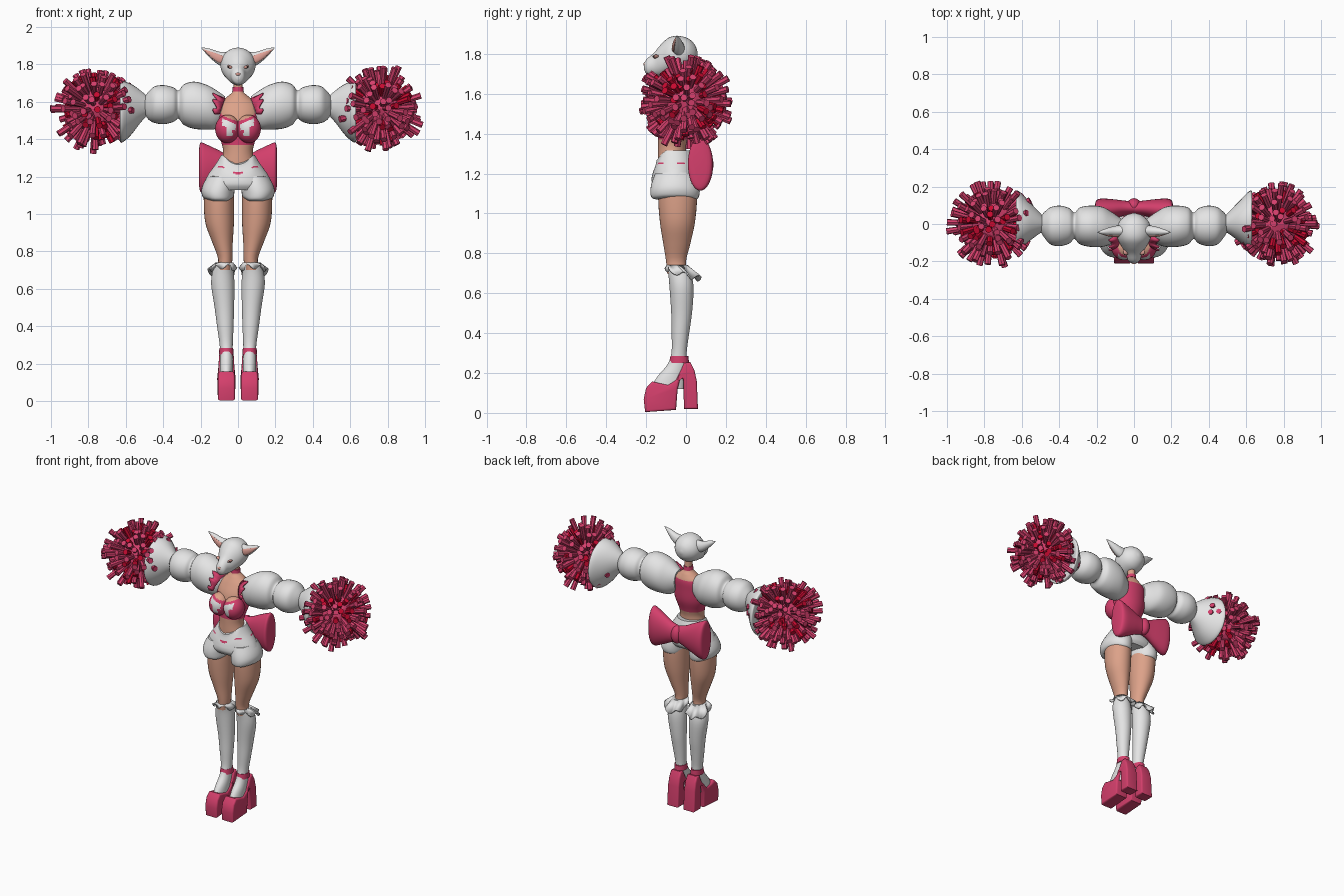
import bpy, bmesh, math, random
from mathutils import Vector, Matrix

if "Cube" in bpy.data.objects:
    bpy.data.objects.remove(bpy.data.objects["Cube"])

random.seed(4)


def mat(name, r, g, b):
    m = bpy.data.materials.new(name)
    m.diffuse_color = (r, g, b, 1)
    m.use_nodes = True
    m.node_tree.nodes["Principled BSDF"].inputs["Base Color"].default_value = m.diffuse_color
    return m


WHITE = mat("soft white", .78, .78, .78)
PINK = mat("rose pink", .66, .05, .15)
RED = mat("deep red", .58, .003, .03)
SKIN = mat("skin", .72, .36, .25)
BLUSH = mat("blush", .75, .36, .31)
DARK = mat("dark grey", .06, .05, .05)


def finish(name, bm, mats, rule=None, smooth=50):
    bmesh.ops.recalc_face_normals(bm, faces=bm.faces)
    if rule:
        for f in bm.faces:
            f.material_index = rule(f.calc_center_median(), f.normal)
    me = bpy.data.meshes.new(name)
    bm.to_mesh(me)
    bm.free()
    for m in mats:
        me.materials.append(m)
    ob = bpy.data.objects.new(name, me)
    bpy.context.collection.objects.link(ob)
    if smooth:
        bpy.ops.object.select_all(action='DESELECT')
        bpy.context.view_layer.objects.active = ob
        ob.select_set(True)
        bpy.ops.object.shade_smooth_by_angle(angle=math.radians(smooth))
    return ob


def spline(rows, steps):
    """Catmull-Rom interpolation through rows of numbers."""
    out = []
    for i in range(len(rows) - 1):
        p0, p1, p2, p3 = (rows[max(0, min(len(rows) - 1, i + k))] for k in (-1, 0, 1, 2))
        for k in range(steps):
            t = k / steps
            out.append([.5 * (2 * b + (c - a) * t + (2 * a - 5 * b + 4 * c - d) * t * t
                              + (3 * b - a - 3 * c + d) * t ** 3)
                        for a, b, c, d in zip(p0, p1, p2, p3)])
    return out + [list(rows[-1])]


def loft(name, rows, mats, axis='Z', rule=None, warp=None, n=32, steps=4):
    """Skin of ellipses; each row is (place on axis, centre a, centre b, radius a, radius b)."""
    bm = bmesh.new()
    rings = []
    for t, a, b, ra, rb in spline(rows, steps):
        ring = []
        for i in range(n):
            w = 2 * math.pi * i / n
            u, v = a + ra * math.cos(w), b + rb * math.sin(w)
            p = Vector({'Z': (u, v, t), 'Y': (u, t, v), 'X': (t, u, v)}[axis])
            ring.append(bm.verts.new(warp(p) if warp else p))
        rings.append(ring)
    for r, q in zip(rings, rings[1:]):
        for i in range(n):
            bm.faces.new((r[i], r[(i + 1) % n], q[(i + 1) % n], q[i]))
    bm.faces.new(rings[0])
    bm.faces.new(rings[-1])
    return finish(name, bm, mats, rule)


def ball(name, c, r, mats, rot=(0, 0, 0), rule=None, seg=24):
    bm = bmesh.new()
    m = Matrix.Translation(c)
    for ang, ax in zip(rot, 'XYZ'):
        m = m @ Matrix.Rotation(ang, 4, ax)
    bmesh.ops.create_uvsphere(bm, u_segments=seg, v_segments=seg * 2 // 3, radius=1,
                              matrix=m @ Matrix.Diagonal((*r, 1)))
    return finish(name, bm, mats, rule)


def frill(name, inner, outer, mats):
    """Thin strip between two edges."""
    bm = bmesh.new()
    a = [bm.verts.new(p) for p in inner]
    b = [bm.verts.new(p) for p in outer]
    for i in range(len(a) - 1):
        bm.faces.new((a[i], a[i + 1], b[i + 1], b[i]))
    ob = finish(name, bm, mats)
    ob.modifiers.new("thickness", 'SOLIDIFY').thickness = .008
    return ob


# Torso with cropped top, coloured by height and side
def top_rule(p, nrm):
    line = 1.49 + .5 * abs(p.x) if p.y < -.05 else 1.60
    return 1 if 1.375 < p.z < line else 0


loft("torso", [(1.18, 0, -.06, .13, .08), (1.27, 0, -.068, .094, .073), (1.33, 0, -.07, .08, .07),
               (1.38, 0, -.065, .088, .075), (1.45, 0, -.055, .11, .085), (1.53, 0, -.045, .112, .08),
               (1.59, 0, -.03, .1, .065), (1.63, 0, -.025, .055, .045), (1.66, 0, -.025, .026, .028),
               (1.72, 0, -.03, .025, .027)], [SKIN, PINK], rule=top_rule, n=48, steps=6)
loft("choker", [(1.655, 0, -.026, .031, .033), (1.68, 0, -.027, .029, .031)], [PINK])


# Shorts: hip part, with a dipped waistband and dashed trim
def dip(p):
    k = max(0, min(1, (p.z - 1.18) / .12))
    return p + Vector((0, 0, -.05 * k * max(0, 1 - (p.x / .08) ** 2) * (p.y < -.05)))


def dash_rule(p, nrm):
    w = math.atan2(p.y + .055, p.x)
    z = p.z + .035 * max(0, 1 - (p.x / .08) ** 2) * (p.y < -.05)
    return 1 if 1.246 < z < 1.258 and math.sin(w * 7) > .25 else 0


loft("shorts", [(1.315, 0, -.06, .09, .088), (1.27, 0, -.056, .118, .1), (1.21, 0, -.055, .16, .113),
                (1.16, 0, -.055, .182, .117), (1.13, 0, -.055, .17, .1)],
     [WHITE, PINK], rule=dash_rule, warp=dip, n=64, steps=8)

# Head, facing forward along -y
loft("head", [(.058, 0, 1.8, .008, .008), (.045, 0, 1.8, .045, .045), (.01, 0, 1.8, .08, .078),
              (-.04, 0, 1.798, .094, .092), (-.085, 0, 1.79, .086, .092), (-.125, 0, 1.768, .064, .08),
              (-.16, 0, 1.748, .043, .058), (-.195, 0, 1.736, .032, .04), (-.21, 0, 1.736, .012, .016)],
     [WHITE], axis='Y')
ball("nose", (0, -.207, 1.748), (.013, .007, .008), [BLUSH])

for s, side in ((-1, "right"), (1, "left")):
    # Face details
    ball("eye_" + side, (s * .043, -.15, 1.786), (.016, .016, .008), [BLUSH], (0, -s * .45, s * .5))
    ball("pupil_" + side, (s * .046, -.155, 1.788), (.006, .013, .006), [DARK], (0, 0, s * .5))
    loft("ear_" + side, [(s * .05, -.035, 1.825, .03, .042), (s * .1, -.038, 1.832, .028, .036),
                         (s * .15, -.042, 1.86, .018, .024), (s * .195, -.045, 1.889, .002, .003)],
         [WHITE], axis='X')
    loft("inner_ear_" + side, [(s * .08, -.062, 1.826, .008, .02), (s * .11, -.062, 1.835, .008, .022),
                               (s * .15, -.058, 1.857, .005, .014), (s * .185, -.048, 1.881, .002, .003)],
         [BLUSH], axis='X', n=16)

    # Bust with pale pattern
    def bust_rule(p, nrm):
        x = abs(p.x)
        if p.z > 1.495 + .35 * x:
            return 2
        wing = abs(p.z - 1.475 - .4 * (x - .04)) < .018 and .012 < x < .085
        drop = abs(x - .045) < .016 and 1.415 < p.z < 1.475
        return 1 if nrm.y < -.2 and (wing or drop) else 0

    ball("bust_" + side, (s * .056, -.122, 1.455), (.066, .07, .076), [PINK, WHITE, SKIN],
         rule=bust_rule, seg=64)

    # Ruffled strap over the shoulder
    inner, outer = [], []
    for i in range(33):
        w = math.pi * i / 32
        y, z, wave = -.045 - .085 * math.cos(w), 1.535 + .085 * math.sin(w), math.sin(i * 1.2)
        inner.append((s * (.098 - .03 * math.sin(w)), y, z))
        outer.append((s * (.122 + .012 * wave), y * 1.12, z + .028 * math.sin(w) + .01 * wave))
    frill("shoulder_ruffle_" + side, inner, outer, [PINK])

    # Puffed sleeve, pinched twice, then flared cuff
    loft("sleeve_" + side, [(s * .07, -.02, 1.56, .05, .07), (s * .12, -.02, 1.56, .085, .105),
                            (s * .17, -.015, 1.572, .107, .12), (s * .235, -.012, 1.582, .11, .126),
                            (s * .29, -.01, 1.585, .098, .108), (s * .318, -.01, 1.585, .07, .075),
                            (s * .345, -.01, 1.585, .094, .092), (s * .395, -.01, 1.585, .108, .104),
                            (s * .445, -.01, 1.585, .1, .098), (s * .478, -.005, 1.58, .07, .075),
                            (s * .5, 0, 1.58, .04, .045)], [WHITE], axis='X', steps=5)
    loft("cuff_" + side, [(s * .48, 0, 1.58, .035, .045), (s * .52, .008, 1.575, .07, .085),
                          (s * .57, .015, 1.56, .115, .135), (s * .615, .02, 1.548, .155, .163),
                          (s * .632, .02, 1.548, .15, .155), (s * .62, .02, 1.548, .1, .1)],
         [WHITE], axis='X')

    # Pompon: a core with strands spread evenly over a sphere
    bm = bmesh.new()
    centre = Vector((s * .762, 0, 1.563))
    count = 200
    for i in range(count):
        h = 1 - 2 * (i + .5) / count
        w = i * 2.39996
        q = math.sqrt(1 - h * h)
        d = Vector((q * math.cos(w), h, q * math.sin(w)))
        d = (d + Vector([random.uniform(-.12, .12) for _ in range(3)])).normalized()
        red = random.random() < .3
        end = random.uniform(.15, .205) if red else random.uniform(.18, .248)
        m = Matrix.Translation(centre + d * (end + .05) / 2) @ d.to_track_quat('Z', 'Y').to_matrix().to_4x4()
        made = bmesh.ops.create_cone(bm, cap_ends=True, segments=7, radius1=.012, radius2=.018,
                                     depth=end - .05, matrix=m)
        for f in {f for v in made['verts'] for f in v.link_faces}:
            f.material_index = int(red)
    bmesh.ops.create_icosphere(bm, subdivisions=2, radius=.13, matrix=Matrix.Translation(centre))
    finish("pompon_" + side, bm, [PINK, RED], smooth=0)

    # Bow wing at the back
    loft("bow_wing_" + side, [(s * 0, .085, 1.245, .035, .055), (s * .05, .085, 1.245, .04, .07),
                              (s * .11, .08, 1.245, .052, .1), (s * .17, .074, 1.245, .062, .128),
                              (s * .2, .07, 1.25, .058, .132), (s * .208, .07, 1.25, .035, .1)],
         [PINK], axis='X')

    # Leg
    loft("shorts_leg_" + side, [(1.2, s * .09, -.055, .07, .1), (1.15, s * .1, -.055, .085, .118),
                                (1.11, s * .107, -.055, .089, .124), (1.08, s * .106, -.055, .084, .118),
                                (1.07, s * .104, -.05, .072, .1)], [WHITE],
         warp=lambda p: p + Vector((0, 0, .25 * max(0, abs(p.x) - .13) + .5 * max(0, .06 - abs(p.x)))))
    loft("thigh_" + side, [(1.16, s * .103, -.042, .078, .096), (1.06, s * .102, -.042, .081, .097),
                           (.95, s * .098, -.043, .076, .087), (.85, s * .083, -.046, .055, .068),
                           (.76, s * .068, -.05, .038, .05), (.7, s * .075, -.045, .04, .05)], [SKIN])
    loft("sock_" + side, [(.74, s * .073, -.043, .046, .054), (.69, s * .08, -.03, .057, .058),
                          (.62, s * .081, -.022, .062, .06), (.5, s * .073, -.022, .052, .052),
                          (.4, s * .068, -.028, .044, .044), (.3, s * .063, -.035, .035, .038),
                          (.24, s * .062, -.045, .034, .05), (.18, s * .062, -.075, .036, .07),
                          (.12, s * .062, -.095, .036, .085)], [WHITE])
    inner, outer = [], []
    for i in range(49):
        w = 2 * math.pi * i / 48
        c, v, wave = math.cos(w), math.sin(w), math.sin(6 * w)
        inner.append((s * (.073 + .046 * c), -.045 + .053 * v, .742))
        outer.append((s * (.083 + (.074 + .008 * wave) * c), -.015 + (.085 + .01 * wave) * v,
                      .698 - .022 * v + .014 * math.sin(6 * w + 1)))
    frill("knee_frill_" + side, inner, outer, [WHITE])

    # Platform shoe from a side profile, with block heel and ankle strap
    outline = [(-.205, .004), (-.212, .07), (-.2, .125), (-.17, .158), (-.13, .148), (-.09, .14),
               (-.05, .165), (-.025, .215), (-.01, .25), (.022, .255), (.042, .215), (.054, .16),
               (.06, .02), (-.01, .02), (-.014, .17), (-.028, .175), (-.042, .12), (-.05, .015)]
    bm = bmesh.new()
    face = bm.faces.new([bm.verts.new((s * .062 - .046, y, z)) for y, z in outline])
    ext = bmesh.ops.extrude_face_region(bm, geom=[face])
    for v in ext['geom']:
        if isinstance(v, bmesh.types.BMVert):
            v.co.x += .092
    for v in bm.verts:  # narrow towards the ankle
        v.co.x = s * .062 + (v.co.x - s * .062) * (1 - 1.2 * max(0, v.co.z - .12))
    caps = [e for e in bm.edges if abs(e.verts[0].co.y - e.verts[1].co.y)
            + abs(e.verts[0].co.z - e.verts[1].co.z) > .001]
    bmesh.ops.bevel(bm, geom=caps, offset=.011, segments=3, profile=.5, affect='EDGES')
    finish("shoe_" + side, bm, [PINK])
    loft("ankle_strap_" + side, [(.25, s * .062, -.035, .039, .05), (.285, s * .063, -.033, .037, .045)],
         [PINK])

ball("bow_knot", (0, .098, 1.245), (.038, .04, .06), [PINK])
